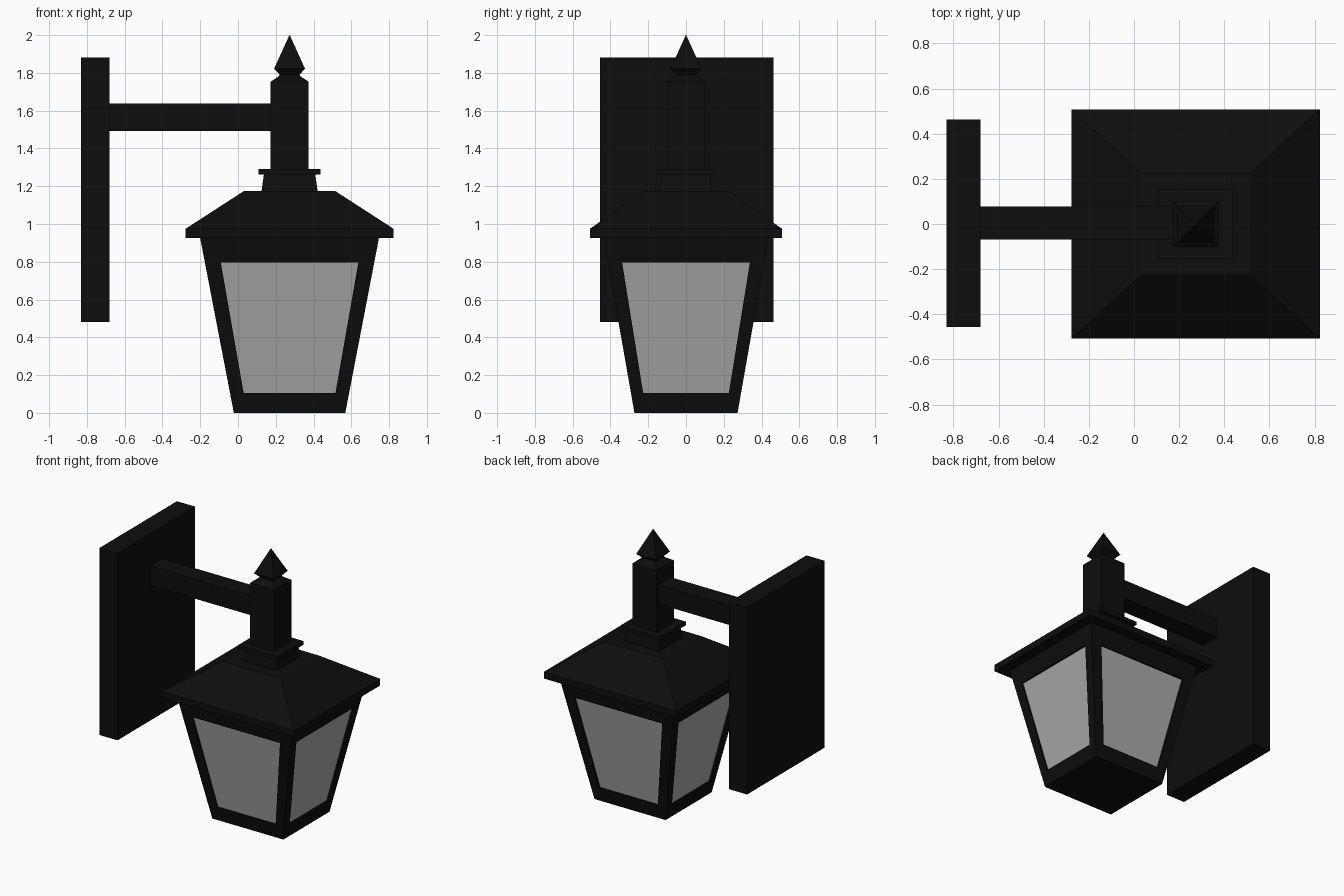
import bpy, bmesh
from mathutils import Vector

if "Cube" in bpy.data.objects:
    bpy.data.objects.remove(bpy.data.objects["Cube"])

CX = 0.273          # vertical axis of the lantern
SIGNS = ((-1, -1), (1, -1), (1, 1), (-1, 1))


def material(name, v):
    m = bpy.data.materials.new(name)
    m.diffuse_color = (v, v, v, 1)
    m.use_nodes = True
    m.node_tree.nodes["Principled BSDF"].inputs["Base Color"].default_value = m.diffuse_color
    return m


BLACK = material("black_metal", 0.004)
GLASS = material("frosted_glass", 0.4)


def finish(name, bm, mat):
    bmesh.ops.remove_doubles(bm, verts=bm.verts, dist=1e-5)
    me = bpy.data.meshes.new(name)
    bm.to_mesh(me)
    bm.free()
    me.materials.append(mat)
    ob = bpy.data.objects.new(name, me)
    bpy.context.collection.objects.link(ob)
    return ob


def loft(name, rings, cx=CX, cy=0.0):
    """Stack of rectangles (half x, half y, z), capped at both ends."""
    bm = bmesh.new()
    loops = [[bm.verts.new((cx + sx * hx, cy + sy * hy, z)) for sx, sy in SIGNS]
             for hx, hy, z in rings]
    for a, b in zip(loops, loops[1:]):
        for i in range(4):
            j = (i + 1) % 4
            bm.faces.new((a[i], a[j], b[j], b[i]))
    bm.faces.new(loops[0][::-1])
    bm.faces.new(loops[-1])
    return finish(name, bm, BLACK)


# wall mount and arm
loft("wall_plate", [(0.075, 0.459, 0.48), (0.075, 0.459, 1.882)], -0.755, 0.003)
loft("arm", [(0.435, 0.073, 1.493), (0.435, 0.073, 1.638)], -0.255, 0.005)

# post, finial, collar and roof
loft("post", [(0.101, 0.101, 1.28), (0.101, 0.101, 1.753), (0.06, 0.06, 1.78)])
loft("finial", [(0.065, 0.065, 1.775), (0.052, 0.052, 1.79),
                (0.082, 0.082, 1.822), (0.001, 0.001, 2.0)])
loft("collar_plate", [(0.164, 0.154, 1.263), (0.164, 0.154, 1.29)])
loft("collar", [(0.149, 0.14, 1.17), (0.135, 0.126, 1.27)])
loft("roof", [(0.55, 0.508, 0.925), (0.55, 0.508, 0.975), (0.241, 0.225, 1.175)])

# lantern body: tapered frame with one recessed pane per side
H, RECESS = 0.93, 0.012
BASE, TOP = (0.295, 0.273), (0.474, 0.436)
frame, panes = bmesh.new(), bmesh.new()


def half(axis, z):
    return BASE[axis] + (TOP[axis] - BASE[axis]) * z / H


def side_point(axis, sign, along, z, depth=0.0):
    p = [0, 0, z]
    p[axis] = sign * (half(axis, z) - depth)
    p[1 - axis] = along
    return Vector((p[0] + CX, p[1], z))


for axis in (0, 1):
    other = 1 - axis
    lo, hi = (0.243, 0.364) if other == 0 else (0.227, 0.338)
    for sign in (-1, 1):
        s = sign if axis == 0 else -sign      # keeps normals outward
        bo, to = half(other, 0) * s, half(other, H) * s
        outer = [(-bo, 0), (bo, 0), (to, H), (-to, H)]
        inner = [(-lo * s, 0.105), (lo * s, 0.105), (hi * s, 0.795), (-hi * s, 0.795)]
        loops = [[frame.verts.new(side_point(axis, sign, a, z, d)) for a, z in pts]
                 for pts, d in ((outer, 0), (inner, 0), (inner, RECESS))]
        for p, q in zip(loops, loops[1:]):
            for i in range(4):
                j = (i + 1) % 4
                frame.faces.new((p[i], p[j], q[j], q[i]))
        panes.faces.new([panes.verts.new(side_point(axis, sign, a, z, RECESS))
                         for a, z in inner])

# floor and ceiling of the frame
for z, order in ((0, -1), (H, 1)):
    frame.faces.new([frame.verts.new((CX + sx * half(0, z), sy * half(1, z), z))
                     for sx, sy in SIGNS[::order]])
finish("lantern_frame", frame, BLACK)
finish("glass_panes", panes, GLASS)
